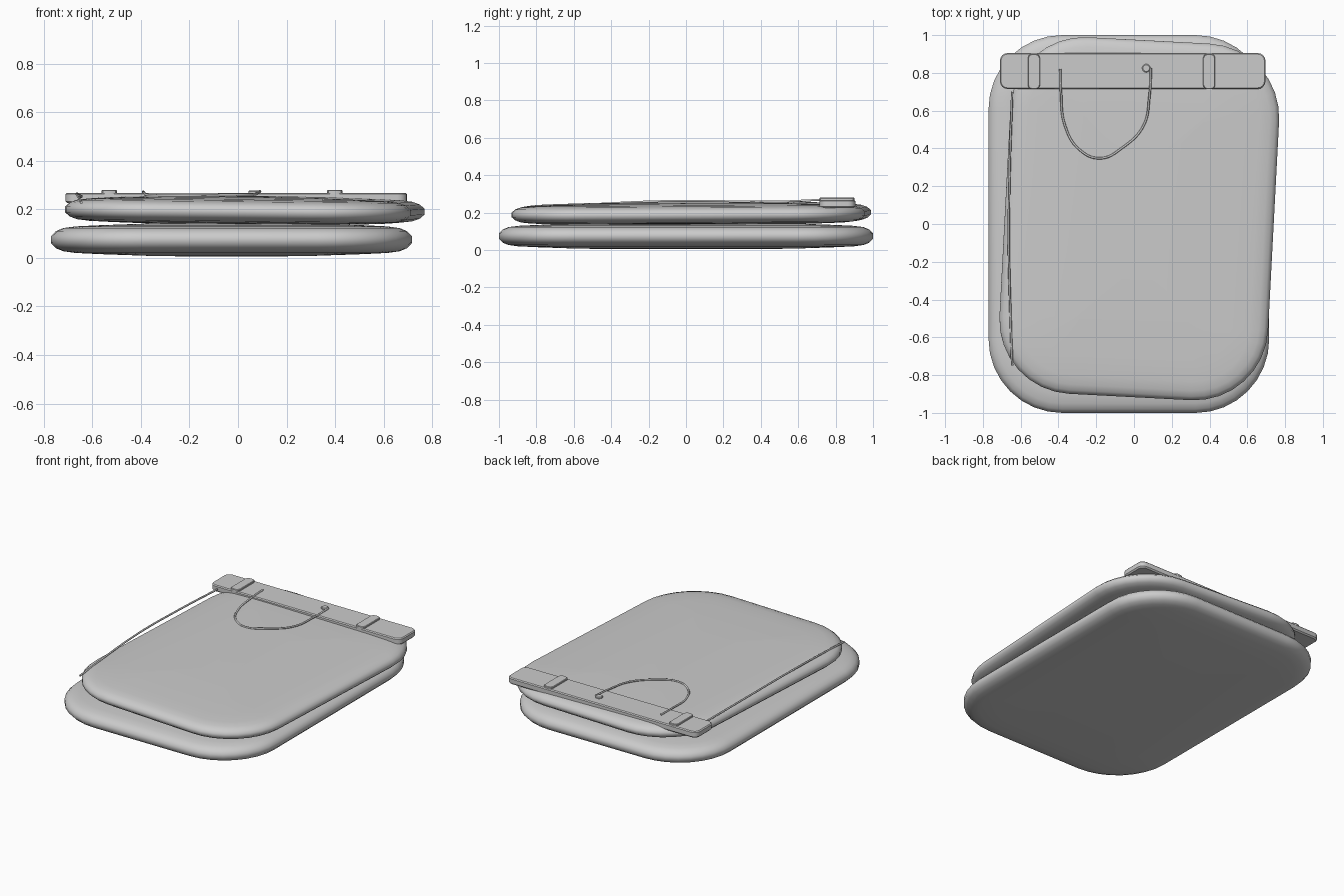
import bpy, bmesh, math
from mathutils import Vector

cube = bpy.data.objects.get("Cube")
if cube:
    bpy.data.objects.remove(cube, do_unlink=True)

grey = bpy.data.materials.new("plain grey")
grey.use_nodes = True
grey.diffuse_color = (0.6, 0.6, 0.6, 1)
grey.node_tree.nodes["Principled BSDF"].inputs["Base Color"].default_value = (0.6, 0.6, 0.6, 1)


def rounded_outline(half_x, half_y, radius, steps):
    """Anticlockwise points of a rounded rectangle."""
    points = []
    for corner, (sx, sy) in enumerate([(1, 1), (-1, 1), (-1, -1), (1, -1)]):
        for i in range(steps + 1):
            a = math.radians(90) * (corner + i / steps)
            points.append((sx * (half_x - radius) + radius * math.cos(a),
                           sy * (half_y - radius) + radius * math.sin(a)))
    return points


def layered_slab(name, half_x, half_y, radius, profile, location, rotation=(0, 0, 0), steps=8, angle=60):
    """Stack inset rounded outlines, given as (inset, height), into a closed solid."""
    bm = bmesh.new()
    rings = []
    for inset, z in profile:
        outline = rounded_outline(half_x - inset, half_y - inset, max(radius - inset, 0.02), steps)
        rings.append([bm.verts.new((x, y, z)) for x, y in outline])
    n = len(rings[0])
    for low, high in zip(rings, rings[1:]):
        for i in range(n):
            j = (i + 1) % n
            bm.faces.new((low[i], low[j], high[j], high[i]))
    bm.faces.new(rings[0][::-1])
    bm.faces.new(rings[-1])
    mesh = bpy.data.meshes.new(name)
    bm.to_mesh(mesh)
    bm.free()
    obj = bpy.data.objects.new(name, mesh)
    bpy.context.collection.objects.link(obj)
    obj.location, obj.rotation_euler = location, rotation
    finish(obj, angle)
    return obj


def finish(obj, angle):
    obj.data.materials.append(grey)
    bpy.ops.object.select_all(action='DESELECT')
    bpy.context.view_layer.objects.active = obj
    obj.select_set(True)
    bpy.ops.object.shade_smooth_by_angle(angle=math.radians(angle))


def cord(name, points, thickness):
    """Thin round cord through smooth curve points."""
    curve = bpy.data.curves.new(name, 'CURVE')
    curve.dimensions = '3D'
    curve.bevel_depth = thickness
    curve.bevel_resolution = 1
    curve.use_fill_caps = True
    spline = curve.splines.new('BEZIER')
    spline.bezier_points.add(len(points) - 1)
    for bp, co in zip(spline.bezier_points, points):
        bp.co = Vector(co)
        bp.handle_left_type = bp.handle_right_type = 'AUTO'
    obj = bpy.data.objects.new(name, curve)
    bpy.context.collection.objects.link(obj)
    curve.materials.append(grey)


def pillow_profile(half_height):
    """Symmetric puffed edge that swells gently to the middle."""
    top = [(0, 0.2), (0.02, 0.5), (0.05, 0.68), (0.1, 0.78), (0.2, 0.85), (0.4, 0.95), (0.62, 1)]
    top = [(d, z * half_height) for d, z in top]
    return [(d, -z) for d, z in reversed(top)] + top


# Two stacked pads, the upper one slightly skewed
layered_slab("lower_pad", 0.743, 1.0, 0.39, pillow_profile(0.07), (-0.027, 0, 0.075))
layered_slab("upper_pad", 0.712, 0.945, 0.39, pillow_profile(0.059), (0.028, 0.028, 0.195),
             (0.004, 0.01, math.radians(-3)))

# Bar across the back with two clips and a pin
layered_slab("back_bar", 0.703, 0.095, 0.04, [(0.008, 0.225), (0, 0.233), (0, 0.262), (0.006, 0.268)],
             (-0.007, 0.81, 0), steps=4, angle=30)
for side, x in (("right", -0.53), ("left", 0.398)):
    layered_slab(side + "_clip", 0.032, 0.093, 0.008, [(0, 0.262), (0, 0.277), (0.003, 0.28)],
                 (x, 0.807, 0), steps=2, angle=30)
layered_slab("pin", 0.022, 0.022, 0.022, [(0, 0.264), (0, 0.274), (0.004, 0.278)],
             (0.065, 0.825, 0), steps=6, angle=30)

# Looped cord hanging from the bar and long cord along the right edge
cord("loop_cord", [(-0.39, 0.82, 0.272), (-0.387, 0.7, 0.268), (-0.365, 0.52, 0.258),
                   (-0.29, 0.395, 0.257), (-0.18, 0.348, 0.258), (-0.06, 0.405, 0.259),
                   (0.05, 0.52, 0.26), (0.082, 0.68, 0.267), (0.09, 0.825, 0.274)], 0.006)
cord("side_cord", [(-0.645, 0.7, 0.252), (-0.658, 0.3, 0.26), (-0.663, -0.1, 0.262),
                   (-0.655, -0.45, 0.248), (-0.645, -0.75, 0.228)], 0.006)
